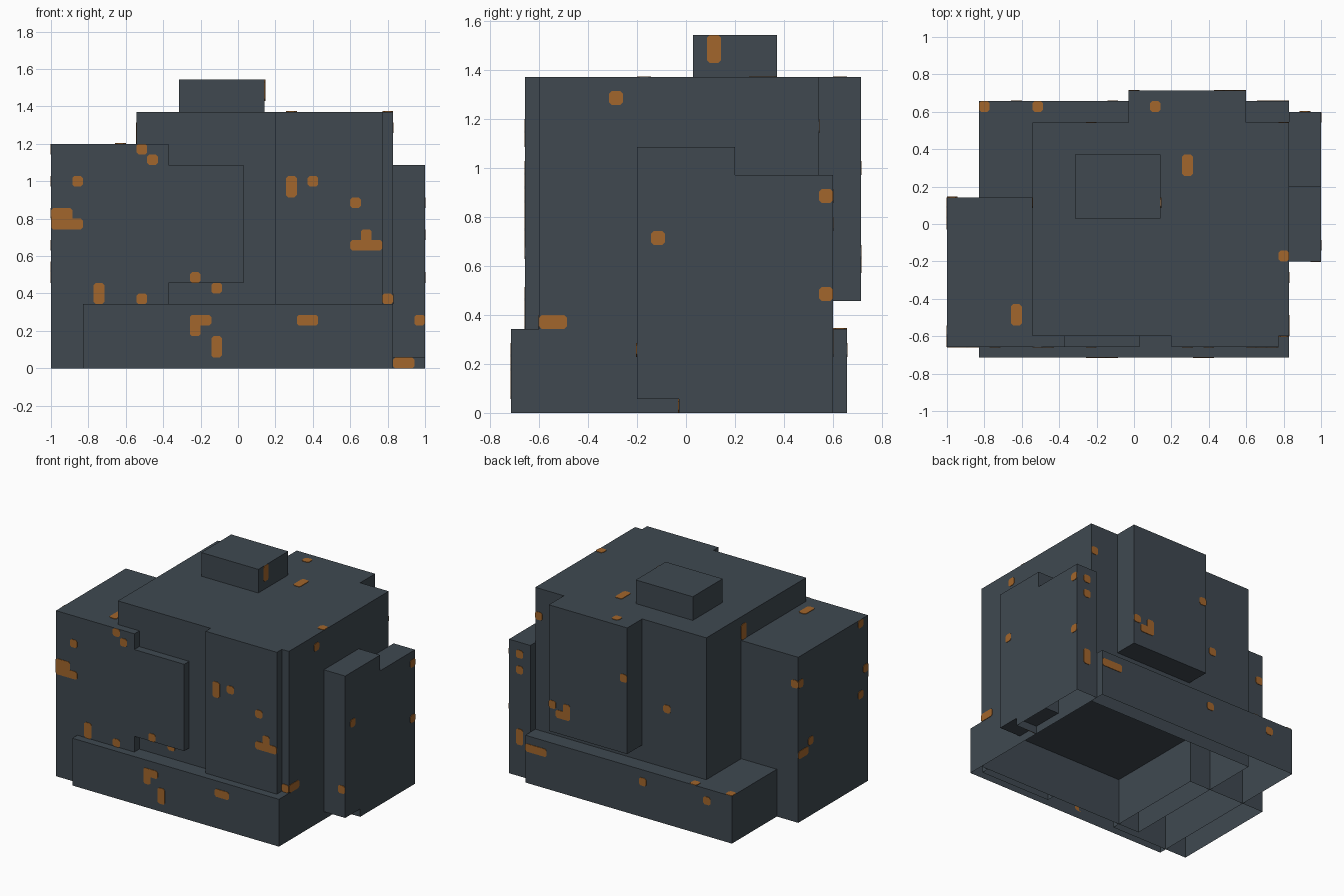
import bpy, bmesh
from mathutils import Vector

if "Cube" in bpy.data.objects:
    bpy.data.objects.remove(bpy.data.objects["Cube"], do_unlink=True)

U = 2 / 35                          # one grid cell
ORIGIN = Vector((17.5, 12.5, 0))    # grid point at the world origin


def material(name, colour):
    m = bpy.data.materials.new(name)
    m.use_nodes = True
    m.diffuse_color = (*colour, 1)
    bsdf = m.node_tree.nodes["Principled BSDF"]
    bsdf.inputs["Base Color"].default_value = (*colour, 1)
    bsdf.inputs["Roughness"].default_value = 0.9
    return m


STONE = material("slate_stone", (0.050, 0.066, 0.081))
ORE = material("copper_ore", (0.365, 0.133, 0.025))


def world(x, y, z):
    return (Vector((x, y, z)) - ORIGIN) * U


def finish(bm, name, mat):
    mesh = bpy.data.meshes.new(name)
    bm.to_mesh(mesh)
    bm.free()
    mesh.materials.append(mat)
    ob = bpy.data.objects.new(name, mesh)
    bpy.context.collection.objects.link(ob)
    return ob


def block(name, x0, x1, y0, y1, z0, z1):
    """Stone block in grid cells; blocks on the ground are open below."""
    bm = bmesh.new()
    bmesh.ops.create_cube(bm, size=1)
    for v in bm.verts:
        v.co = world(x1 if v.co.x > 0 else x0,
                     y1 if v.co.y > 0 else y0,
                     z1 if v.co.z > 0 else z0)
    if z0 == 0:
        bm.normal_update()
        under = [f for f in bm.faces if f.normal.z < -0.5]
        bmesh.ops.delete(bm, geom=under, context='FACES_ONLY')
    finish(bm, name, STONE)


def ore_spots(name, axis, sign, groups):
    """Thin plates with clipped corners; groups maps a face's grid depth to
    rectangles (a0, a1, b0, b1) along the two other axes."""
    bm = bmesh.new()
    c, lift = 0.2, 0.06
    for depth, rects in groups.items():
        for a0, a1, b0, b1 in rects:
            outline = [(a0 + c, b0), (a1 - c, b0), (a1, b0 + c), (a1, b1 - c),
                       (a1 - c, b1), (a0 + c, b1), (a0, b1 - c), (a0, b0 + c)]
            verts = []
            for a, b in outline:
                p = [a, b]
                p.insert(axis, depth)
                verts.append(bm.verts.new(world(*p)))
            face = bm.faces.new(verts)
            out = bmesh.ops.extrude_face_region(bm, geom=[face])
            step = Vector((0, 0, 0))
            step[axis] = sign * lift * U
            moved = [g for g in out["geom"] if isinstance(g, bmesh.types.BMVert)]
            bmesh.ops.translate(bm, verts=moved, vec=step)
    bmesh.ops.recalc_face_normals(bm, faces=bm.faces)
    finish(bm, name, ORE)


# Stone blocks
block("core_block", 8, 32, 2, 22, 0, 24)
block("base_slab", 3, 32, 0, 24, 0, 6)
block("right_block", 0, 11, 1, 15, 0, 21)
block("front_middle_plate", 11, 18, 1, 2, 8, 19)
block("front_left_plate", 21, 31, 1, 2, 0, 24)
block("left_front_block", 32, 35, 9, 16, 1, 19)
block("left_rear_block", 32, 35, 12, 23, 0, 17)
block("back_block", 17, 28, 22, 25, 8, 24)
block("top_block", 12, 20, 13, 19, 24, 27)

# Ore spots on each side
ore_spots("front_ore_spots", 1, -1, {
    0: [(13, 15, 4, 5), (13, 14, 3, 5), (23, 25, 4, 5), (15, 16, 1, 3)],
    1: [(2, 3, 17, 18), (0, 2, 13, 15), (0, 3, 13, 14), (4, 5, 6, 8),
        (8, 9, 6, 7), (8, 9, 20, 21), (9, 10, 19, 20), (13, 14, 8, 9),
        (22, 23, 16, 18), (24, 25, 17, 18), (28, 29, 15, 16),
        (29, 30, 11, 13), (28, 31, 11, 12)],
    2: [(15, 16, 7, 8), (31, 32, 6, 7)],
    9: [(34, 35, 4, 5)],
    12: [(32, 34, 0, 1)],
})
ore_spots("left_ore_spots", 0, 1, {
    20: [(14, 15, 25, 27)],
    32: [(7, 8, 22, 23), (2, 4, 6, 7)],
    35: [(22, 23, 15, 16), (10, 11, 12, 13), (22, 23, 8, 9)],
})
ore_spots("top_ore_spots", 2, 1, {
    6: [(3, 4, 23, 24), (8, 9, 23, 24)],
    21: [(6, 7, 3, 5)],
    24: [(19, 20, 23, 24), (22, 23, 17, 19), (31, 32, 9, 10)],
})
ore_spots("back_ore_spots", 1, 1, {
    15: [(0, 1, 17, 18)],
    22: [(13, 14, 13, 14), (31, 32, 20, 21)],
    23: [(33, 34, 4, 6), (33, 34, 15, 16), (33, 34, 13, 14)],
    24: [(15, 16, 4, 5), (6, 7, 4, 5), (29, 32, 4, 5)],
    25: [(27, 28, 11, 12), (25, 26, 10, 12), (25, 27, 10, 11),
         (17, 18, 17, 18)],
})
ore_spots("right_ore_spots", 0, -1, {
    0: [(2, 3, 20, 21), (1, 2, 14, 15), (2, 3, 11, 12), (12, 13, 9, 10),
        (13, 15, 8, 9), (14, 15, 17, 18)],
    8: [(14, 15, 21, 23)],
})
